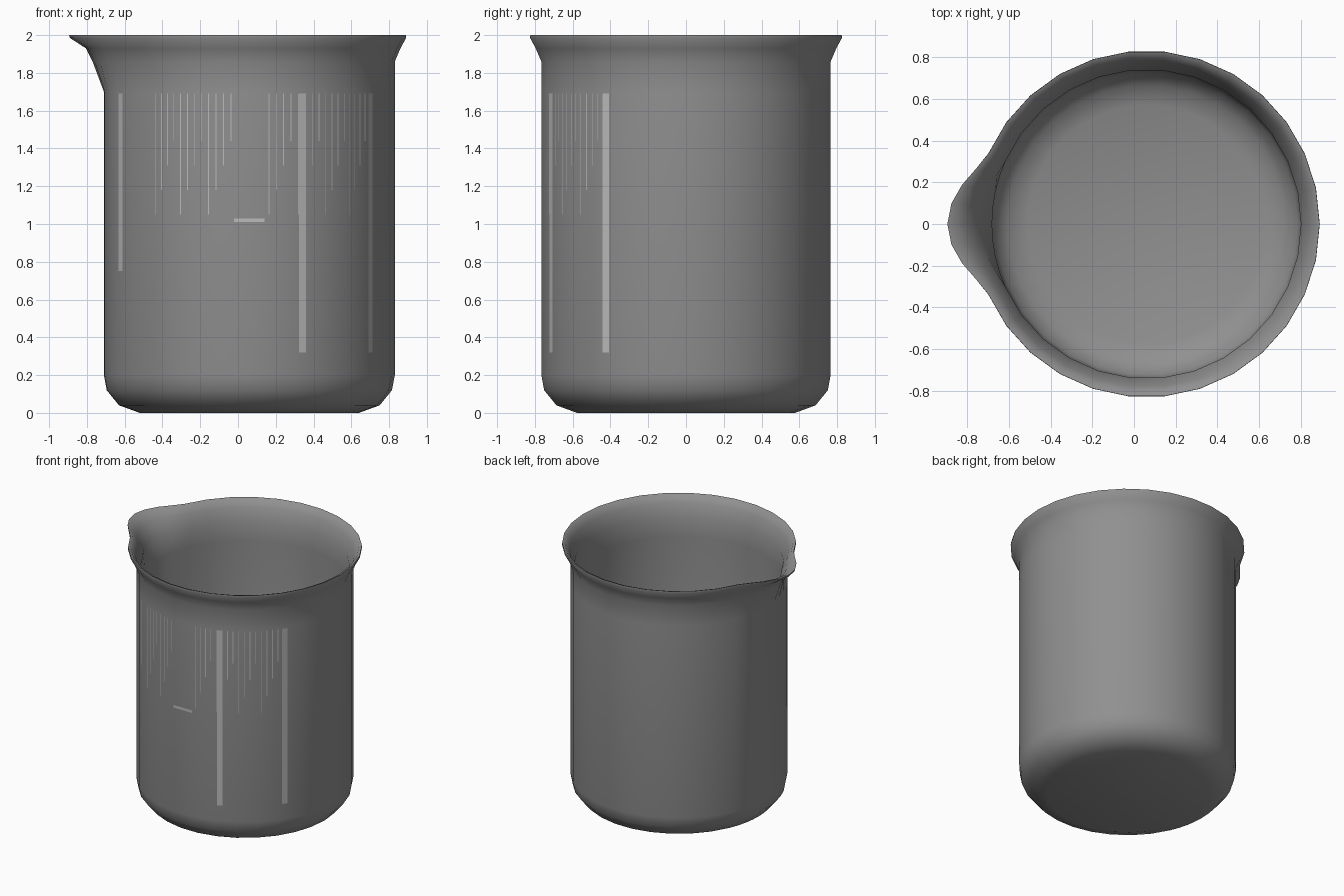
import bpy
import bmesh
import math

cube = bpy.data.objects.get("Cube")
if cube:
    bpy.data.objects.remove(cube, do_unlink=True)

CENTRE_X = 0.06
RADIUS = 0.77
SCALE_TOP = 1.69


def make_material(name, value):
    mat = bpy.data.materials.new(name)
    mat.use_nodes = True
    colour = (value, value, value, 1)
    mat.diffuse_color = colour
    mat.node_tree.nodes["Principled BSDF"].inputs["Base Color"].default_value = colour
    return mat


def finish(bm, name, mat):
    mesh = bpy.data.meshes.new(name)
    bm.to_mesh(mesh)
    bm.free()
    obj = bpy.data.objects.new(name, mesh)
    bpy.context.collection.objects.link(obj)
    mesh.materials.append(mat)
    return obj


def around(radius, degrees, z):
    a = math.radians(degrees)
    return (CENTRE_X + radius * math.cos(a), radius * math.sin(a), z)


glass = make_material("grey glass", 0.28)
marking = make_material("light grey marking", 0.5)

# Beaker wall: (radius, height, spout push), outside up then inside down
profile = [
    (0.58, 0.0, 0), (0.69, 0.04, 0), (0.755, 0.12, 0), (RADIUS, 0.2, 0),
    (RADIUS, 1.7, 0), (RADIUS, 1.86, 0.06), (0.8, 1.93, 0.065),
    (0.83, 1.985, 0.12), (0.829, 2.0, 0.125),
    (0.808, 1.992, 0.115), (0.78, 1.945, 0.08),
    (0.74, 1.85, 0.06), (0.74, 1.7, 0),
    (0.74, 0.2, 0), (0.725, 0.13, 0), (0.665, 0.07, 0), (0.57, 0.035, 0),
]

# Thirty sides, with extra columns through the spout
angles = sorted(list(range(0, 360, 12)) + [162, 174, 186, 198])


def spout_weight(degrees):
    off = abs(degrees - 180)
    if off >= 24:
        return 0
    return (0.5 + 0.5 * math.cos(math.pi * off / 24)) ** 0.75


bm = bmesh.new()
rings = [
    [bm.verts.new(around(r + push * spout_weight(a), a, z)) for a in angles]
    for r, z, push in profile
]
count = len(angles)
for low, high in zip(rings, rings[1:]):
    for i in range(count):
        j = (i + 1) % count
        bm.faces.new((low[i], low[j], high[j], high[i]))
bm.faces.new(rings[0][::-1])
bm.faces.new(rings[-1])
bmesh.ops.recalc_face_normals(bm, faces=bm.faces)
beaker = finish(bm, "beaker", glass)
bpy.ops.object.select_all(action="DESELECT")
beaker.select_set(True)
bpy.context.view_layer.objects.active = beaker
bpy.ops.object.shade_smooth_by_angle(angle=math.radians(75))


# Printed markings: thin plates lying on the wall facets
def facet_radius(degrees):
    half = math.radians(6)
    return RADIUS * math.cos(half) / math.cos(math.radians(degrees % 12 - 6)) + 0.002


def wall_plates(name, plates):
    bm = bmesh.new()
    for start, end, bottom, top in plates:
        corners = [(start, bottom), (end, bottom), (end, top), (start, top)]
        bm.faces.new([bm.verts.new(around(facet_radius(a), a, z)) for a, z in corners])
    finish(bm, name, marking)


wall_plates("level_mark", [(264, 276, 1.01, 1.03)])
wall_plates("scale_bars", [
    (206, 209, 0.75, SCALE_TOP),
    (290, 293, 0.32, SCALE_TOP),
    (325, 328, 0.32, SCALE_TOP),
])

# Fine vertical lines, stepping shorter across each facet
fine_lines = []
for facet in range(228, 324, 12):
    if facet == 264:
        continue
    for step in range(4):
        a = facet + 1.5 + 3 * step
        fine_lines.append((a, a + 0.4, 1.05 + 0.13 * step, SCALE_TOP))
wall_plates("fine_scale_lines", fine_lines)
